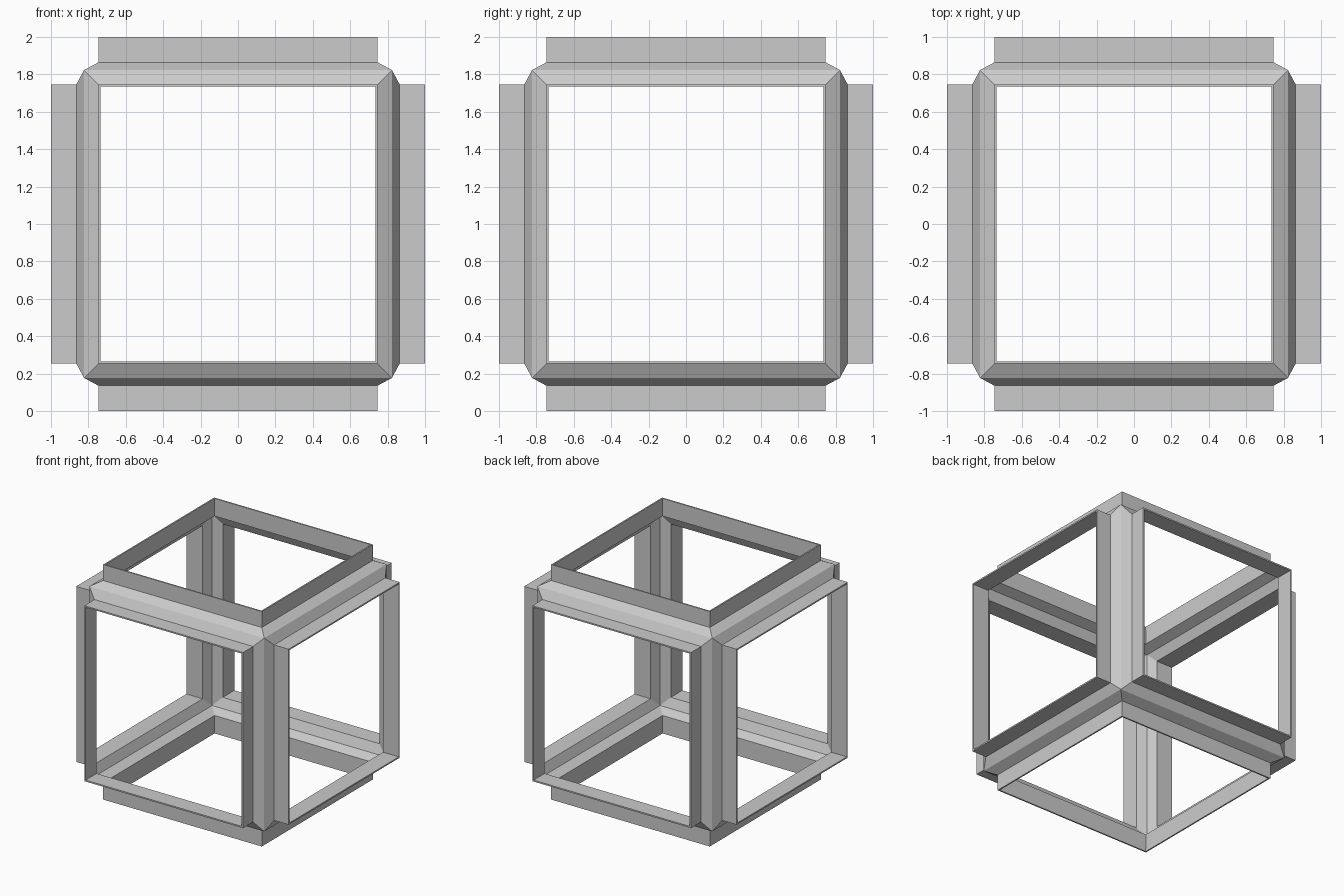
import bpy
import bmesh

if "Cube" in bpy.data.objects:
    bpy.data.objects.remove(bpy.data.objects["Cube"])

CORNER = 0.823   # half-size of the ridge cube
COLLAR = 0.747   # half-width of the square collars
BASE = 0.864     # distance from centre where a collar starts
TIP = 1.0        # distance from centre where a collar ends
WALL = 0.012     # sheet thickness

bm = bmesh.new()
bmesh.ops.create_cube(bm, size=2 * CORNER)
panels = list(bm.faces)

# sloped strips round every face, meeting in ridges along the cube edges
bmesh.ops.inset_individual(bm, faces=panels, thickness=CORNER - COLLAR,
                           depth=BASE - CORNER, use_even_offset=True)

# straight collars standing out of every face, left open at the end
for panel in panels:
    normal = panel.normal.copy()
    new = bmesh.ops.extrude_discrete_faces(bm, faces=[panel])["faces"]
    bmesh.ops.translate(bm, vec=normal * (TIP - BASE), verts=new[0].verts)
    bmesh.ops.delete(bm, geom=new, context="FACES")

bmesh.ops.recalc_face_normals(bm, faces=bm.faces)
mesh = bpy.data.meshes.new("cube_frame")
bm.to_mesh(mesh)
bm.free()

frame = bpy.data.objects.new("cube_frame", mesh)
frame.location.z = 1
bpy.context.collection.objects.link(frame)

# thickness towards the inside
solid = frame.modifiers.new("wall", "SOLIDIFY")
solid.thickness = WALL
solid.offset = -1
solid.use_even_offset = True
